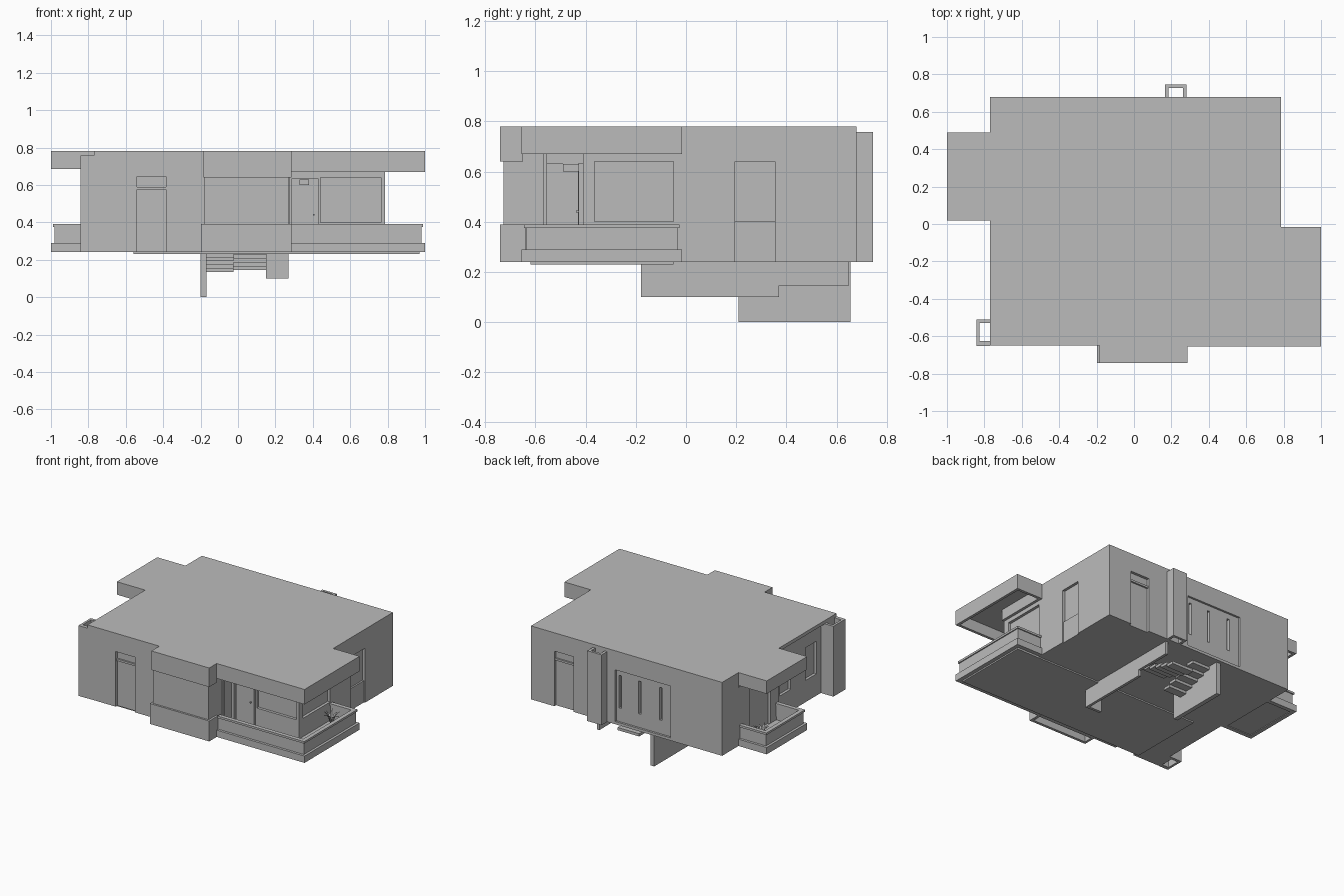
import bpy, math
from mathutils import Vector

if "Cube" in bpy.data.objects:
    bpy.data.objects.remove(bpy.data.objects["Cube"])

plaster = bpy.data.materials.new("plain_grey")
plaster.use_nodes = True
GREY = (0.5, 0.5, 0.5, 1)
plaster.diffuse_color = GREY
plaster.node_tree.nodes["Principled BSDF"].inputs["Base Color"].default_value = GREY


def mesh_object(name, verts, faces):
    me = bpy.data.meshes.new(name)
    me.from_pydata(verts, [], faces)
    me.materials.append(plaster)
    ob = bpy.data.objects.new(name, me)
    bpy.context.collection.objects.link(ob)
    return ob


def box(name, x, y, z):
    verts = [(a, b, c) for a in x for b in y for c in z]
    faces = [(0, 1, 3, 2), (4, 6, 7, 5), (0, 4, 5, 1),
             (2, 3, 7, 6), (0, 2, 6, 4), (1, 5, 7, 3)]
    return mesh_object(name, verts, faces)


def prism(name, outline, z):
    n = len(outline)
    verts = [(x, y, h) for h in z for x, y in outline]
    faces = [tuple(reversed(range(n))), tuple(range(n, 2 * n))]
    faces += [(i, (i + 1) % n, n + (i + 1) % n, n + i) for i in range(n)]
    return mesh_object(name, verts, faces)


def cut(target, x, y, z):
    cutter = box("cutter", x, y, z)
    cutter.hide_render = True
    mod = target.modifiers.new("cut", "BOOLEAN")
    mod.operation = "DIFFERENCE"
    mod.solver = "EXACT"
    mod.object = cutter
    bpy.context.view_layer.update()
    dg = bpy.context.evaluated_depsgraph_get()
    me = bpy.data.meshes.new_from_object(target.evaluated_get(dg))
    target.modifiers.clear()
    target.data = me
    bpy.data.objects.remove(cutter)


L, R, F, B = -0.77, 0.785, -0.65, 0.68      # main wall planes
G, T = 0.24, 0.78                            # underside and roof heights

# Main walls, with the entrance porch and openings recessed
body = box("main_walls", (L, R), (F, B), (G, T - 0.11))
cut(body, (0.27, 1), (-1, -0.41), (0, 1))                 # porch
cut(body, (-1, L + 0.03), (-0.51, 0.02), (0.2, 1))        # right side wall set back
cut(body, (-0.54, -0.385), (-1, F + 0.02), (0.2, 0.645))  # front tall window
cut(body, (0.44, 0.595), (B - 0.02, 1), (0.2, 0.645))     # rear tall window
cut(body, (-0.35, 0.1), (B - 0.015, 1), (0.26, 0.64))     # stair window bay
cut(body, (R - 0.02, 1), (0.195, 0.355), (0.2, 0.64))     # left side window
cut(body, (R - 0.02, 1), (-0.365, -0.05), (0.4, 0.64))    # balcony window
cut(body, (0.44, 0.765), (-0.43, -0.39), (0.4, 0.64))     # porch window
cut(body, (0.25, 0.28), (-0.555, -0.43), (0.25, 0.63))    # porch side panel
cut(body, (-1, L + 0.02), (0.12, 0.36), (0.26, 0.64))     # rear balcony door
for y0 in (-0.46, -0.16):
    cut(body, (-1, L + 0.05), (y0, y0 + 0.13), (0.4, 0.64))
for x0 in (-0.27, -0.1, 0.06):
    cut(body, (x0, x0 + 0.02), (B - 0.04, 1), (0.36, 0.6))

# Flat roof with its three projections and hollow soffits
roof = prism("flat_roof", [
    (L, F), (-0.185, F), (-0.185, -0.742), (0.285, -0.742), (0.285, -0.655),
    (1, -0.655), (1, -0.015), (R, -0.015), (R, B), (L, B),
    (L, 0.49), (-1, 0.49), (-1, 0.02), (L, 0.02)], (T - 0.11, T))
cut(roof, (R + 0.02, 0.98), (-0.635, -0.035), (0.6, 0.75))
cut(roof, (0.29, R + 0.02), (-0.635, -0.41), (0.6, 0.75))
cut(roof, (-0.98, L - 0.01), (0.04, 0.47), (0.6, 0.75))
cut(roof, (-1.01, L - 0.005), (0, 0.6), (0.6, 0.685))
cut(roof, (-1.01, L + 0.03), (-0.51, 0.02), (0.6, 0.755))

# Window bars
box("front_window_bar", (-0.54, -0.385), (F + 0.008, F + 0.03), (0.575, 0.59))
box("rear_window_bar", (0.44, 0.595), (B - 0.03, B - 0.008), (0.575, 0.59))
box("side_window_sill", (R - 0.03, R - 0.008), (0.195, 0.355), (G, 0.4))

# Front bay: fascia, glazing and parapet
box("bay_fascia", (-0.185, 0.285), (-0.742, F), (0.64, T - 0.11))
box("bay_window", (-0.18, 0.27), (-0.728, F + 0.01), (0.38, 0.645))
bay = box("bay_parapet", (-0.198, 0.285), (-0.742, F + 0.01), (G, 0.39))
cut(bay, (-0.18, 0.265), (-0.722, F - 0.01), (0.2, 0.36))
box("bay_side_frame", (0.262, 0.278), (-0.57, -0.555), (G, 0.67))

# Porch door, knob and lamp
box("porch_door", (0.285, 0.43), (-0.428, -0.4), (0.25, 0.635))
box("door_knob", (0.4, 0.41), (-0.438, -0.425), (0.437, 0.445))
box("porch_lamp", (0.33, 0.38), (-0.49, -0.428), (0.6, 0.63))


# Balcony: floor slab, thin parapet and coping following one open outline
def strip(name, pts, inset, thick, z):
    for i in range(len(pts) - 1):
        (x0, y0, _, _), (x1, y1, _, _) = pts[i], pts[i + 1]
        a = [(x0 + pts[i][2] * inset, y0 + pts[i][3] * inset),
             (x1 + pts[i + 1][2] * inset, y1 + pts[i + 1][3] * inset)]
        d = inset + thick
        b = [(x1 + pts[i + 1][2] * d, y1 + pts[i + 1][3] * d),
             (x0 + pts[i][2] * d, y0 + pts[i][3] * d)]
        prism(name, a + b, z)


def balcony(name, pts):
    strip(name + "_base", pts, 0, 0.03, (G, 0.29))
    strip(name + "_parapet", pts, 0.018, 0.015, (0.29, 0.375))
    strip(name + "_coping", pts, 0.01, 0.03, (0.375, 0.39))


# each point: position, then inward direction
balcony("left_balcony", [(0.285, -0.655, 0, 1), (1, -0.655, -1, 1),
                         (1, -0.015, -1, -1), (R, -0.015, 0, -1)])
balcony("right_balcony", [(L, 0.49, 0, -1), (-1, 0.49, 1, -1),
                          (-1, 0.02, 1, 1), (L, 0.02, 0, 1)])
box("porch_floor", (0.27, R), (-0.64, -0.4), (0.245, 0.265))
box("left_balcony_floor", (R, 0.98), (-0.64, -0.03), (0.245, 0.265))
box("right_balcony_floor", (-0.98, L), (0.04, 0.47), (0.245, 0.265))
box("foundation_slab", (-0.56, 0.97), (-0.62, -0.05), (0.23, 0.25))


# Spiky pot plants
def plant(name, x, y):
    z = 0.265
    verts, faces = [], []
    for i in range(9):
        a = i * math.tau / 9
        out = Vector((math.cos(a), math.sin(a), 0))
        side = Vector((-out.y, out.x, 0)) * 0.008
        root = Vector((x, y, z))
        mid = root + out * 0.025 + Vector((0, 0, 0.09))
        tip = root + out * 0.06 + Vector((0, 0, 0.1 + 0.02 * (i % 2)))
        n = len(verts)
        verts += [root, mid - side, tip, mid + side]
        faces.append((n, n + 1, n + 2, n + 3))
    mesh_object(name, verts, faces)


plant("left_plant", 0.86, -0.14)
plant("right_plant", -0.88, 0.38)


# Hollow service shafts, open to the wall and at both ends
def shaft(name, x, y, inner_x, inner_y):
    ob = box(name, x, y, (G, 0.757))
    cut(ob, inner_x, inner_y, (0, 1))


shaft("rear_shaft", (0.165, 0.282), (B, 0.745), (0.185, 0.262), (0.6, 0.727))
shaft("side_shaft", (-0.842, L), (-0.652, -0.51), (-0.825, -0.7), (-0.625, -0.53))

# Stairwell below the floor: side walls and two flights
box("stair_long_wall", (0.25, 0.27), (-0.18, 0.37), (0.1, G))
box("stair_rear_wall", (0.25, 0.27), (0.37, 0.65), (0.145, G))
box("stair_end_wall", (0.15, 0.27), (-0.18, -0.16), (0.1, G))
box("stair_fin_wall", (-0.2, -0.168), (0.21, 0.655), (0, G))
for i in range(5):
    z = 0.135 + i * 0.02
    box("lower_step", (-0.168, -0.025), (0.28 + i * 0.06, 0.34 + i * 0.06), (z, z + 0.02))
    box("upper_step", (-0.025, 0.15), (0.52 - i * 0.06, 0.58 - i * 0.06), (z + 0.01, z + 0.03))
